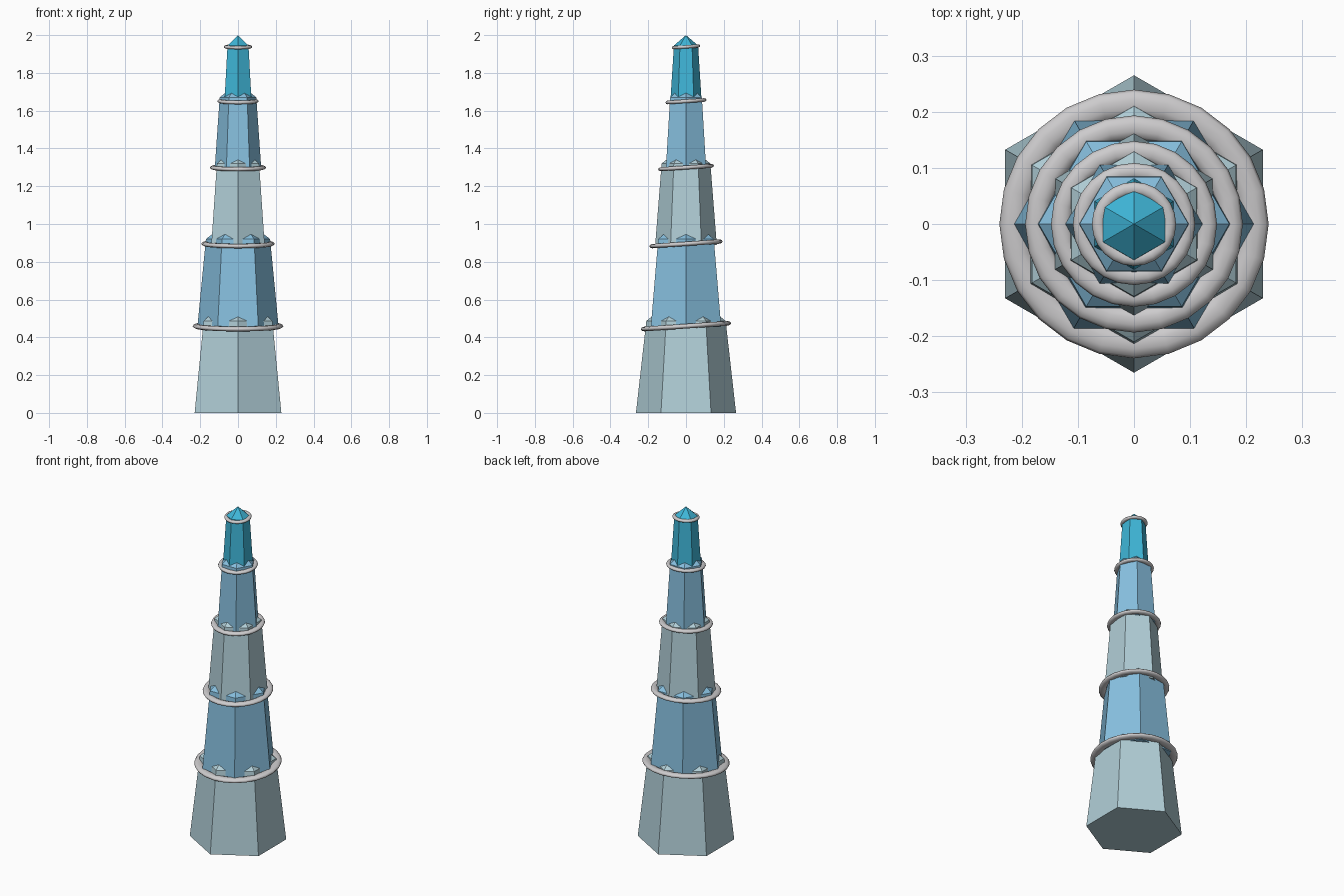
import bpy, bmesh, math
from math import pi, cos, sin

if "Cube" in bpy.data.objects:
    bpy.data.objects.remove(bpy.data.objects["Cube"])


def mat(name, rgb):
    m = bpy.data.materials.new(name)
    m.diffuse_color = (*rgb, 1)
    m.use_nodes = True
    m.node_tree.nodes["Principled BSDF"].inputs["Base Color"].default_value = m.diffuse_color
    return m


PALE = mat("pale_ice", (0.44, 0.62, 0.68))
BLUE = mat("sky_blue", (0.24, 0.52, 0.73))
CYAN = mat("bright_cyan", (0.05, 0.47, 0.69))
SILVER = mat("silver", (0.61, 0.60, 0.61))


def finish(name, bm, material):
    bmesh.ops.recalc_face_normals(bm, faces=bm.faces[:])
    me = bpy.data.meshes.new(name)
    bm.to_mesh(me)
    bm.free()
    me.materials.append(material)
    ob = bpy.data.objects.new(name, me)
    bpy.context.collection.objects.link(ob)
    return ob


def crystal(name, z0, z1, r0, r1, cap, start, material):
    """Tapered hexagonal prism with a pointed cap."""
    bm = bmesh.new()
    loops = [[bm.verts.new((r * cos(start + i * pi / 3), r * sin(start + i * pi / 3), z))
              for i in range(6)] for z, r in ((z0, r0), (z1, r1))]
    tip = bm.verts.new((0, 0, z1 + cap))
    bm.faces.new(loops[0])
    for i in range(6):
        j = (i + 1) % 6
        bm.faces.new((loops[0][i], loops[0][j], loops[1][j], loops[1][i]))
        bm.faces.new((loops[1][i], loops[1][j], tip))
    return finish(name, bm, material)


def ring(name, z, outer, half_w, half_h, tilt):
    """Flattened, slightly tilted torus."""
    bm = bmesh.new()
    n, m = 24, 10
    major = outer - half_w
    v = [[bm.verts.new(((major + half_w * cos(b * 2 * pi / m)) * cos(a * 2 * pi / n),
                        (major + half_w * cos(b * 2 * pi / m)) * sin(a * 2 * pi / n),
                        half_h * sin(b * 2 * pi / m))) for b in range(m)] for a in range(n)]
    for a in range(n):
        for b in range(m):
            c, d = (a + 1) % n, (b + 1) % m
            bm.faces.new((v[a][b], v[c][b], v[c][d], v[a][d])).smooth = True
    ob = finish(name, bm, SILVER)
    ob.location.z = z
    ob.rotation_euler.x = tilt


# Stacked crystal tiers, alternately turned by 30 degrees
tiers = [
    (0.0, 0.487, 0.265, 0.210, 0.165, PALE),
    (0.455, 0.92, 0.215, 0.170, 0.135, BLUE),
    (0.89, 1.32, 0.163, 0.129, 0.105, PALE),
    (1.295, 1.67, 0.123, 0.097, 0.08, BLUE),
    (1.645, 1.945, 0.083, 0.064, 0.055, CYAN),
]
for k, (z0, z1, r0, r1, cap, m) in enumerate(tiers):
    crystal(f"crystal_tier_{k + 1}", z0, z1, r0, r1, cap, pi / 2 if k % 2 == 0 else 0, m)

# Silver bands at the joints
bands = [
    (0.459, 0.240, 0.025, 0.013),
    (0.895, 0.194, 0.021, 0.012),
    (1.299, 0.148, 0.018, 0.011),
    (1.65, 0.109, 0.015, 0.010),
    (1.938, 0.075, 0.012, 0.009),
]
for k, (z, outer, w, h) in enumerate(bands):
    ring(f"band_{k + 1}", z, outer, w, h, 0.068)
